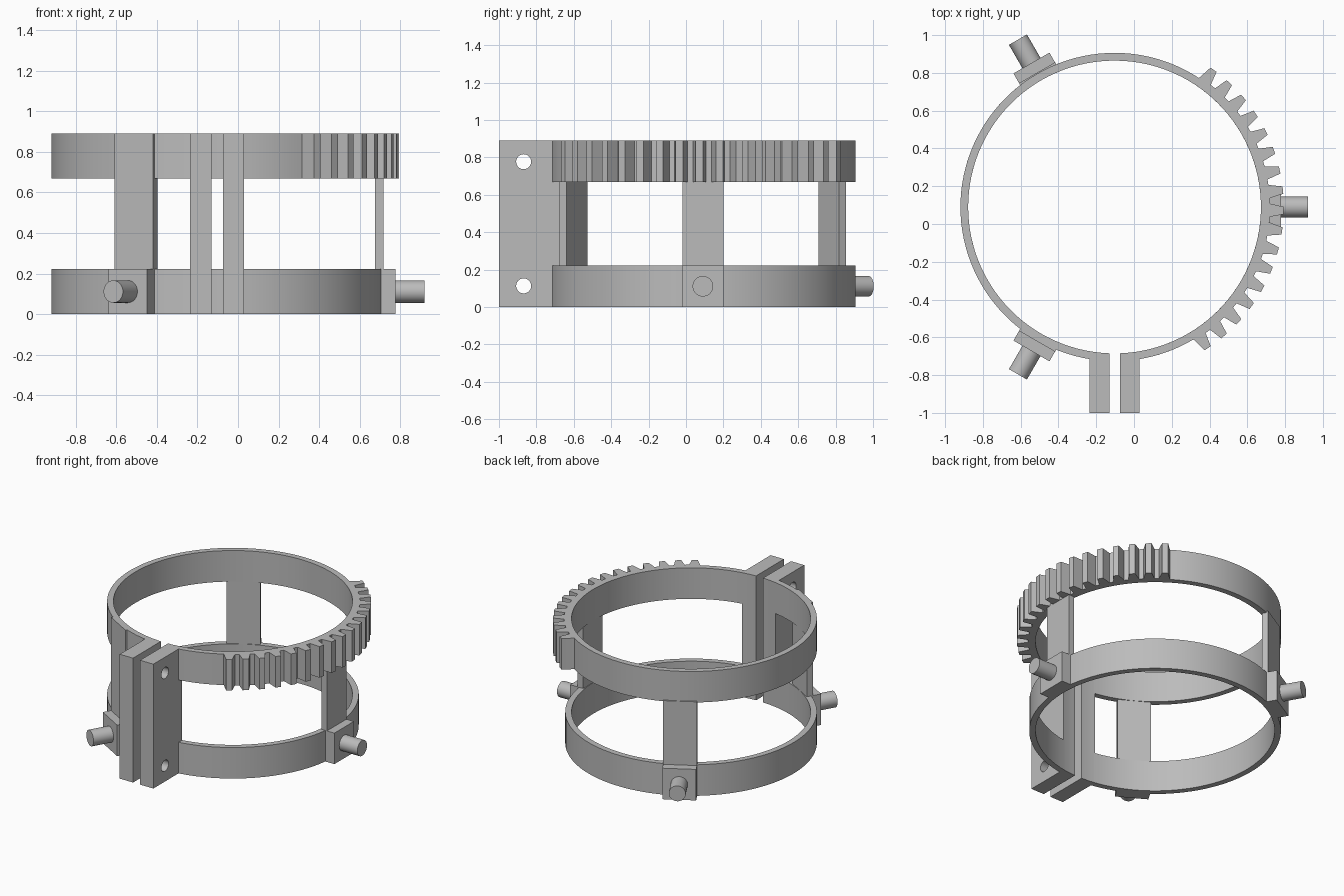
import bpy, bmesh, math
from math import sin, cos, radians, sqrt
from mathutils import Matrix, Vector

if "Cube" in bpy.data.objects:
    bpy.data.objects.remove(bpy.data.objects["Cube"], do_unlink=True)

CX, CY = -0.103, 0.09            # ring axis
R_IN, R_OUT = 0.775, 0.816       # ring wall
BAND, HEIGHT = 0.222, 0.89       # band height, total height
SPLIT = 9                        # half angle of the front opening, inside the lugs

grey = bpy.data.materials.new("plain grey")
grey.use_nodes = True
grey.diffuse_color = (0.5, 0.5, 0.5, 1)
grey.node_tree.nodes["Principled BSDF"].inputs["Base Color"].default_value = (0.5, 0.5, 0.5, 1)


def make(name, bm):
    bmesh.ops.recalc_face_normals(bm, faces=bm.faces)
    mesh = bpy.data.meshes.new(name)
    bm.to_mesh(mesh)
    bm.free()
    ob = bpy.data.objects.new(name, mesh)
    bpy.context.collection.objects.link(ob)
    mesh.materials.append(grey)
    return ob


def smooth(ob):
    bpy.ops.object.select_all(action='DESELECT')
    ob.select_set(True)
    bpy.context.view_layer.objects.active = ob
    bpy.ops.object.shade_smooth_by_angle(angle=radians(20))


def band(name, outline, z0, z1):
    """Open ring; outline lists (angle, outer radius)."""
    bm = bmesh.new()
    rows = []
    for deg, r in outline:
        c, s = cos(radians(deg)), sin(radians(deg))
        rows.append([bm.verts.new((CX + q * c, CY + q * s, z))
                     for q, z in ((R_IN, z0), (r, z0), (r, z1), (R_IN, z1))])
    for a, b in zip(rows, rows[1:]):
        for i in range(4):
            j = (i + 1) % 4
            bm.faces.new((a[i], a[j], b[j], b[i]))
    bm.faces.new(rows[0])
    bm.faces.new(rows[-1])
    smooth(make(name, bm))


def arc(start, end, step=3):
    n = max(1, round((end - start) / step))
    return [(start + (end - start) * i / n, R_OUT) for i in range(n + 1)]


def radial_box(name, deg, r0, r1, width, z0, z1):
    bm = bmesh.new()
    bmesh.ops.create_cube(bm, size=1)
    m = (Matrix.Translation((CX, CY, 0)) @ Matrix.Rotation(radians(deg), 4, 'Z')
         @ Matrix.Translation(((r0 + r1) / 2, 0, (z0 + z1) / 2))
         @ Matrix.Diagonal((r1 - r0, width, z1 - z0, 1)))
    bmesh.ops.transform(bm, matrix=m, verts=bm.verts)
    return make(name, bm)


def rod(name, radius, length, matrix):
    """Cylinder along local x."""
    bm = bmesh.new()
    bmesh.ops.create_cone(bm, cap_ends=True, segments=40, radius1=radius, radius2=radius,
                          depth=length, matrix=matrix @ Matrix.Rotation(radians(90), 4, 'Y'))
    return make(name, bm)


# Lower plain band
band("lower_ring", arc(-90 + SPLIT, 270 - SPLIT), 0, BAND)

# Upper band with a gear sector on its left side
FIRST, PITCH, TEETH = -56.6, 6.925, 17
ROOT, TIP = 0.823, 0.896
gear = []
for i in range(TEETH):
    a = FIRST + i * PITCH
    gear += [(a - 2.45, ROOT), (a - 1.25, TIP), (a + 1.25, TIP), (a + 2.45, ROOT)]
before = arc(-90 + SPLIT, gear[0][0] - 0.2)
after = arc(gear[-1][0] + 0.2, 270 - SPLIT)
band("upper_geared_ring", before + gear + after, HEIGHT - BAND, HEIGHT)

# Three posts, each with a mounting pad and a peg on the lower band
for deg, side in ((0, "left"), (120, "back"), (240, "front")):
    top = HEIGHT if side == "front" else HEIGHT - BAND + 0.01
    radial_box(side + "_post", deg, 0.777, 0.821, 0.22, BAND - 0.01, top)
    radial_box(side + "_pad", deg, 0.80, 0.88, 0.22, 0, BAND)
    place = (Matrix.Translation((CX, CY, 0)) @ Matrix.Rotation(radians(deg), 4, 'Z')
             @ Matrix.Translation((0.945, 0, BAND / 2)))
    smooth(rod(side + "_peg", 0.055, 0.156, place))

# Clamp lugs either side of the opening, with two bolt holes each
for sign, side in ((-1, "right"), (1, "left")):
    near, far = 0.028, 0.133
    bm = bmesh.new()
    outline = [(far, -1), (near, -1)]
    for i in range(5):
        x = near + (far - near) * i / 4
        outline.append((x, CY - sqrt(R_IN ** 2 - x * x)))
    face = bm.faces.new([bm.verts.new((CX + sign * x, y, 0)) for x, y in outline])
    ext = bmesh.ops.extrude_face_region(bm, geom=[face])
    bmesh.ops.translate(bm, vec=Vector((0, 0, HEIGHT)),
                        verts=[v for v in ext["geom"] if isinstance(v, bmesh.types.BMVert)])
    lug = make(side + "_clamp_lug", bm)
    for z in (0.113, HEIGHT - 0.113):
        cutter = rod("bolt_hole_cutter", 0.04, 0.5, Matrix.Translation((CX, -0.868, z)))
        cutter.hide_render = True
        mod = lug.modifiers.new("bolt_hole", 'BOOLEAN')
        mod.operation = 'DIFFERENCE'
        mod.solver = 'EXACT'
        mod.object = cutter
        bpy.context.view_layer.objects.active = lug
        bpy.ops.object.modifier_apply(modifier=mod.name)
        bpy.data.objects.remove(cutter, do_unlink=True)
    smooth(lug)
